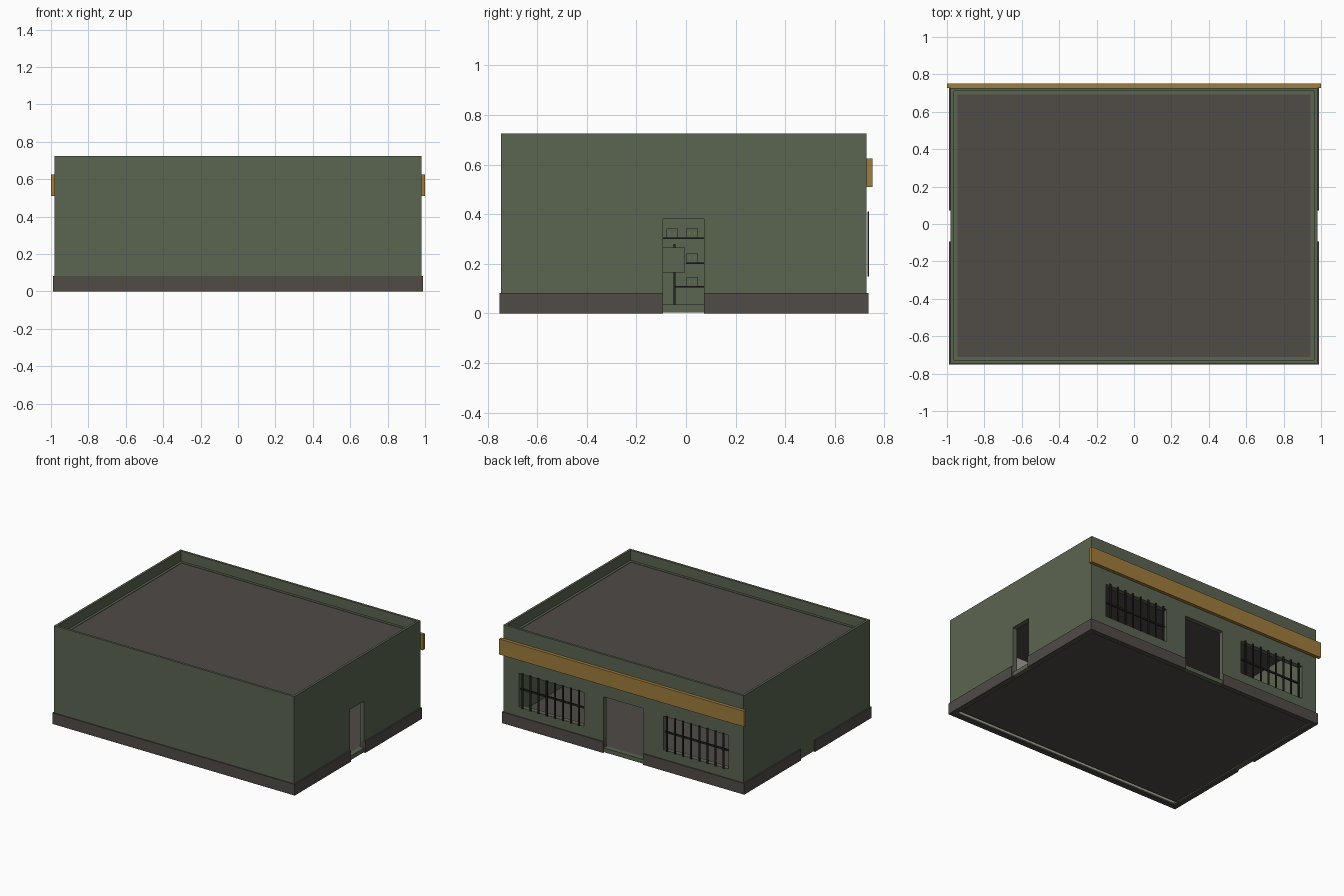
import bpy
import bmesh
from mathutils import Matrix, Vector

if "Cube" in bpy.data.objects:
    bpy.data.objects.remove(bpy.data.objects["Cube"], do_unlink=True)


def material(name, rgb):
    m = bpy.data.materials.new(name)
    m.use_nodes = True
    m.diffuse_color = (*rgb, 1)
    m.node_tree.nodes["Principled BSDF"].inputs["Base Color"].default_value = (*rgb, 1)
    return m


GREEN = material("olive_green", (0.105, 0.128, 0.081))
GREY = material("warm_grey", (0.08, 0.07, 0.062))
YELLOW = material("ochre_yellow", (0.35, 0.205, 0.045))
IRON = material("dark_iron", (0.02, 0.018, 0.017))
CREAM = material("pale_plaster", (0.36, 0.36, 0.3))


def boxes(name, spans, mat):
    """One object made of boxes, each given as x, y and z ranges."""
    bm = bmesh.new()
    for span in spans:
        low, high = Vector(s[0] for s in span), Vector(s[1] for s in span)
        size = Matrix.Diagonal((high - low).to_4d())
        bmesh.ops.create_cube(bm, size=1, matrix=Matrix.Translation((low + high) / 2) @ size)
    mesh = bpy.data.meshes.new(name)
    bm.to_mesh(mesh)
    bm.free()
    mesh.materials.append(mat)
    ob = bpy.data.objects.new(name, mesh)
    bpy.context.collection.objects.link(ob)
    return ob


def wall(name, axis, along, depth, height, mat, openings=()):
    """Wall along an axis, pieced around openings given as (start, end, bottom, top)."""
    pieces, start = [], along[0]
    for a, b, bottom, top in sorted(openings):
        pieces += [((start, a), height), ((a, b), (height[0], bottom)), ((a, b), (top, height[1]))]
        start = b
    pieces.append(((start, along[1]), height))
    spans = [(p, depth, z) if axis == "x" else (depth, p, z)
             for p, z in pieces if z[1] - z[0] > 0.001]
    return boxes(name, spans, mat)


# Main dimensions
W, FRONT, BACK = 0.98, -0.745, 0.728
THICK, LIP = 0.035, 0.017
ROOF, TOP, FLOOR = 0.65, 0.725, 0.035
SIDE_DOOR = (-0.093, 0.072)
MAIN_DOOR = (-0.163, 0.163)
WINDOWS = [(-0.855, -0.325), (0.325, 0.855)]
SILL, HEAD = 0.152, 0.4

# Walls with doorways and window openings
body = (0.004, ROOF)
side = (FRONT + THICK, BACK - THICK)
back_openings = [(*w, SILL, HEAD) for w in WINDOWS] + [(*MAIN_DOOR, FLOOR, 0.412)]
wall("front_wall", "x", (-W, W), (FRONT, FRONT + THICK), body, GREEN)
wall("back_wall", "x", (-W, W), (BACK - THICK, BACK), body, GREEN, back_openings)
wall("left_wall", "y", side, (W - THICK, W), body, GREEN, [(*SIDE_DOOR, FLOOR, 0.38)])
wall("right_wall", "y", side, (-W, THICK - W), body, GREEN)

# Parapet around the roof
rim = (ROOF, TOP)
boxes("parapet", [
    ((-W, W), (FRONT, FRONT + LIP), rim),
    ((-W, W), (BACK - LIP, BACK), rim),
    ((-W, LIP - W), (FRONT + LIP, BACK - LIP), rim),
    ((W - LIP, W), (FRONT + LIP, BACK - LIP), rim)], GREEN)

# Plinth, broken at the doorways
P, base, inset = 0.99, (0, 0.082), 0.03
PF, PB = FRONT - 0.007, BACK + 0.007
gap = [(*SIDE_DOOR, *base)]
wall("front_plinth", "x", (-P, P), (PF, PF + inset), base, GREY)
wall("back_plinth", "x", (-P, P), (PB - inset, PB), base, GREY, [(*MAIN_DOOR, *base)])
plinth_side = (PF + inset, PB - inset)
wall("left_plinth", "y", plinth_side, (P - inset, P), base, GREY, gap)
wall("right_plinth", "y", plinth_side, (-P, inset - P), base, GREY, gap)

# Roof and floor slabs, pale lining on the inside of the front wall
inner_x = (THICK - W, W - THICK)
boxes("roof_slab", [(inner_x, side, (ROOF - 0.025, ROOF - 0.003))], GREY)
boxes("floor_slab", [(inner_x, (side[0] + 0.022, side[1]), (0.012, FLOOR - 0.002))], GREY)
boxes("wall_lining", [(inner_x, (side[0], side[0] + 0.004), (0.008, ROOF - 0.025))], CREAM)

# Fascia band across the back
boxes("fascia_band", [((-1, 1), (BACK, 0.752), (0.51, 0.625))], YELLOW)

# Window grilles: upright bars with a cross rail behind
for label, (a, b) in zip(("right", "left"), WINDOWS):
    count, r = 8, 0.006
    step = (b - a) / count
    bars = [((x - r, x + r), (BACK + 0.003, BACK + 0.01), (SILL - 0.004, HEAD + 0.01))
            for x in (a + step * (i + 0.5) for i in range(count))]
    bars.append(((a, b), (BACK - 0.03, BACK - 0.02), (0.27, 0.282)))
    boxes(label + "_window_grille", bars, IRON)

# Shelving on the inside of the right wall
sx = THICK - W
shelf_x = (sx, sx + 0.08)
levels = [(-0.15, 0.3), (0.0, 0.2), (-0.05, 0.105)]
boxes("shelves", [(shelf_x, (y, 0.2), (z, z + 0.006)) for y, z in levels], IRON)
boxes("shelf_post", [((sx + 0.08, sx + 0.088), (-0.05, -0.042), (FLOOR, 0.28))], IRON)
boxes("wall_cabinet", [((sx + 0.09, sx + 0.13), (-0.093, -0.005), (0.165, 0.265))], GREEN)
crates = [(-0.078, 0.306), (0.003, 0.306), (0.003, 0.206), (0.003, 0.111)]
boxes("shelf_crates", [((sx, sx + 0.06), (y, y + 0.045), (z, z + 0.036)) for y, z in crates], GREEN)
boxes("crate_studs", [((sx + 0.06, sx + 0.063), (y + d, y + d + 0.004), (z + 0.016, z + 0.02))
                      for y, z in crates for d in (0.01, 0.03)], YELLOW)
